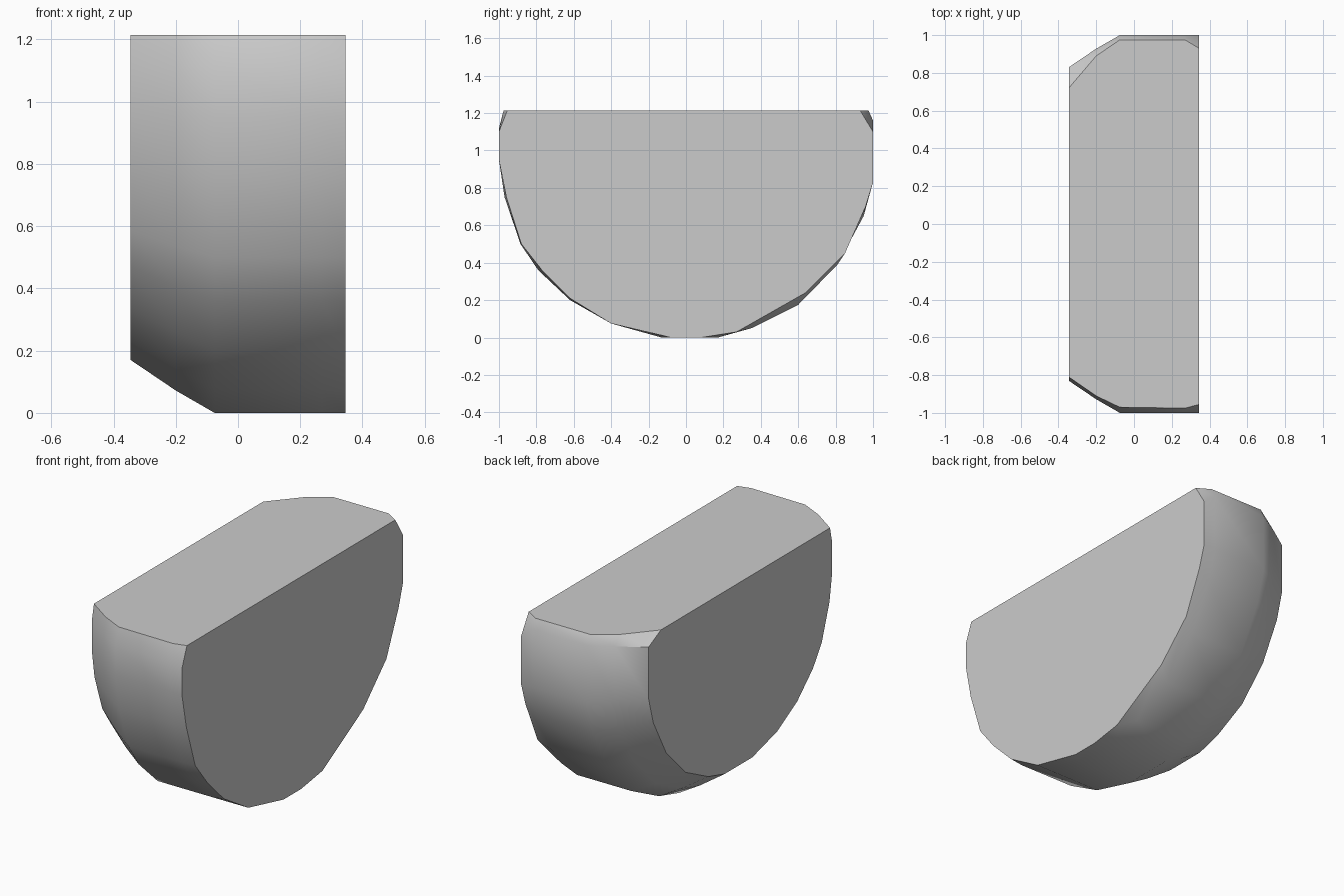
import bpy
import bmesh
import math

cube = bpy.data.objects.get("Cube")
if cube:
    bpy.data.objects.remove(cube, do_unlink=True)

TOP = 1.215
RIM = 1.0  # height of the widest part of the half disc

# Curved outline (y, z) of the body and of its flat left face
BODY = [(-1, 1.12), (-1, .95), (-.97, .75), (-.885, .5), (-.79, .36), (-.62, .2),
        (-.4, .075), (-.13, 0), (.17, 0), (.35, .05), (.6, .175), (.81, .39),
        (.95, .65), (1, .83), (1, 1.16)]
LEFT = [(-1, 1.1), (-1, .95), (-.96, .75), (-.88, .5), (-.77, .36), (-.62, .21),
        (-.4, .075), (-.08, 0), (.08, 0), (.27, .03), (.64, .24), (.85, .45),
        (.96, .7), (1, .83), (1, 1.1)]

# Cross-sections: x, scale, outline, front and back ends of the flat top
SECTIONS = [(-.345, .83, BODY, -.81, .72), (-.2, .928, BODY, -.91, .89),
            (-.075, 1, BODY, -.97, .975), (.27, 1, BODY, -.975, .975),
            (.345, 1, LEFT, -.955, .93)]


def section(bm, x, scale, outline, front, back):
    """One ring of vertices, shrunk towards the rim line."""
    pts = [(front, TOP)]
    for y, z in outline:
        pts.append((y * scale, RIM + (z - RIM) * scale if z < RIM else z))
    pts.append((back, TOP))
    return [bm.verts.new((x, y, z)) for y, z in pts]


bm = bmesh.new()
rings = [section(bm, *s) for s in SECTIONS]
for a, b in zip(rings, rings[1:]):
    for i in range(len(a) - 1):
        bm.faces.new((a[i], a[i + 1], b[i + 1], b[i]))

# Flat top and the two flat sides
bm.faces.new([r[0] for r in rings] + [r[-1] for r in reversed(rings)])
bm.faces.new(rings[0])
bm.faces.new(rings[-1])
bmesh.ops.recalc_face_normals(bm, faces=bm.faces)

mesh = bpy.data.meshes.new("half_disc_block")
bm.to_mesh(mesh)
bm.free()
block = bpy.data.objects.new("half_disc_block", mesh)
bpy.context.collection.objects.link(block)

# Plain grey material
grey = bpy.data.materials.new("light_grey")
grey.use_nodes = True
color = (.6, .6, .6, 1)
grey.diffuse_color = color
grey.node_tree.nodes["Principled BSDF"].inputs["Base Color"].default_value = color
mesh.materials.append(grey)

# Rounded rim shaded smooth, flat sides kept crisp
bpy.ops.object.select_all(action="DESELECT")
block.select_set(True)
bpy.context.view_layer.objects.active = block
bpy.ops.object.shade_smooth_by_angle(angle=math.radians(40))
